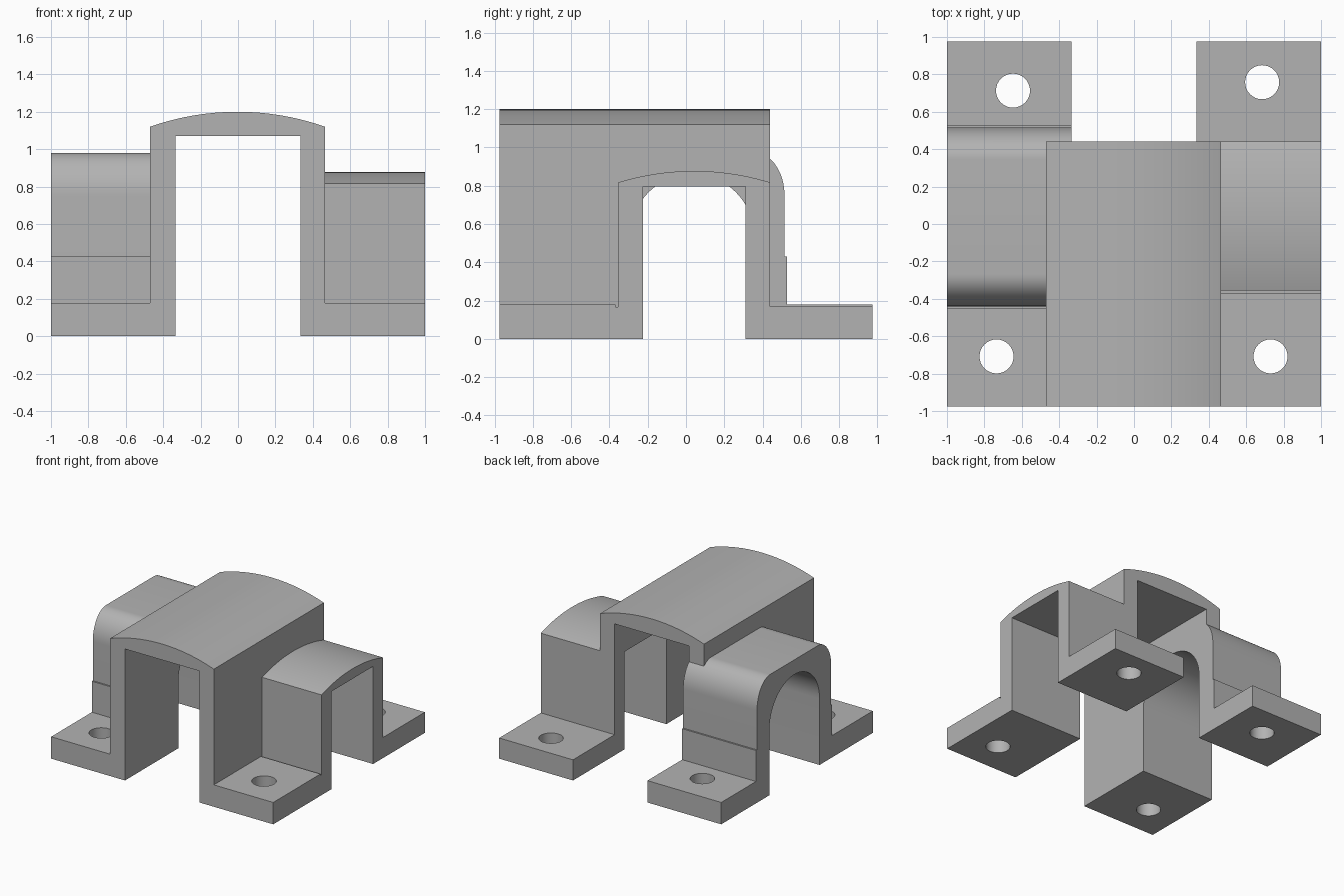
import bpy
import bmesh
from math import sin, cos, pi, radians
from mathutils import Vector

if "Cube" in bpy.data.objects:
    bpy.data.objects.remove(bpy.data.objects["Cube"])

grey = bpy.data.materials.new("plain grey")
grey.use_nodes = True
grey.diffuse_color = (0.45, 0.45, 0.45, 1)
grey.node_tree.nodes["Principled BSDF"].inputs["Base Color"].default_value = (0.45, 0.45, 0.45, 1)


def prism(name, profile, axis, start, end):
    """Extrude a closed profile along x (points are y, z), y (x, z) or z (x, y)."""
    place = {"x": lambda a, b: (start, a, b),
             "y": lambda a, b: (a, start, b),
             "z": lambda a, b: (a, b, start)}[axis]
    offset = Vector([(end - start) * (axis == k) for k in "xyz"])
    bm = bmesh.new()
    face = bm.faces.new([bm.verts.new(place(a, b)) for a, b in profile])
    moved = bmesh.ops.extrude_face_region(bm, geom=[face])["geom"]
    bmesh.ops.translate(bm, vec=offset, verts=[v for v in moved if isinstance(v, bmesh.types.BMVert)])
    bmesh.ops.recalc_face_normals(bm, faces=bm.faces)
    mesh = bpy.data.meshes.new(name)
    bm.to_mesh(mesh)
    bm.free()
    mesh.materials.append(grey)
    obj = bpy.data.objects.new(name, mesh)
    bpy.context.collection.objects.link(obj)
    return obj


def ellipse(ca, cb, ra, rb, a0, a1, n):
    angles = [radians(a0 + (a1 - a0) * i / n) for i in range(n + 1)]
    return [(ca + ra * cos(t), cb + rb * sin(t)) for t in angles]


def crown(a0, a1, low, high, n=24):
    """Shallow circular arc from a1 back to a0, rising from low to high."""
    half, rise = (a1 - a0) / 2, high - low
    r = (half * half + rise * rise) / (2 * rise)
    xs = [half * cos(pi * i / n) for i in range(n + 1)]
    return [((a0 + a1) / 2 + x, high - r + (r * r - x * x) ** 0.5) for x in xs]


def box(a0, a1, b0, b1):
    return [(a0, b0), (a1, b0), (a1, b1), (a0, b1)]


def combine(target, other, operation):
    mod = target.modifiers.new(operation.lower(), "BOOLEAN")
    mod.operation, mod.solver, mod.object = operation, "EXACT", other
    bpy.context.view_layer.objects.active = target
    bpy.ops.object.modifier_apply(modifier=mod.name)
    bpy.data.objects.remove(other)


FRONT, BACK = -0.975, 0.975

# Long central tunnel with a crowned roof
body = prism("crossing_tunnel_bracket",
             [(-0.47, 0), (0.465, 0)] + crown(-0.47, 0.465, 1.12, 1.2), "y", FRONT, 0.44)

# Left branch: crowned arch with its two feet
left_profile = ([(FRONT, 0), (BACK, 0), (BACK, 0.168), (0.44, 0.168)]
                + crown(-0.355, 0.44, 0.817, 0.877)
                + [(-0.355, 0.165), (-0.368, 0.165), (-0.368, 0.178), (FRONT, 0.178)])
combine(body, prism("left_branch", left_profile, "x", 0.25, 1.0), "UNION")

# Right branch: round-shouldered arch with a small ledge above its feet
right_profile = ([(FRONT, 0), (BACK, 0), (BACK, 0.178), (0.528, 0.178), (0.528, 0.43), (0.515, 0.43)]
                 + ellipse(0.345, 0.75, 0.17, 0.23, 0, 90, 16)
                 + ellipse(-0.27, 0.75, 0.17, 0.23, 90, 180, 16)
                 + [(-0.44, 0.43), (-0.452, 0.43), (-0.452, 0.178), (FRONT, 0.178)])
combine(body, prism("right_branch", right_profile, "x", -1.0, -0.25), "UNION")

# Passages through the tunnel and both branches
round_top = [(-0.29, -0.1), (0.355, -0.1)] + ellipse(0.0325, 0.538, 0.3225, 0.3225, 0, 180, 32)
passages = [
    ("tunnel_passage", box(-0.335, 0.335, -0.1, 1.07), "y", -1.1, 1.1),
    ("left_passage", box(-0.225, 0.31, -0.1, 0.795), "x", 0.2, 1.1),
    ("right_passage", round_top, "x", -1.1, -0.2),
]
for passage in passages:
    combine(body, prism(*passage), "DIFFERENCE")

# Bolt holes in the four feet
for x, y in [(-0.647, 0.713), (0.685, 0.758), (-0.735, -0.708), (0.73, -0.708)]:
    hole = ellipse(x, y, 0.091, 0.091, 0, 360, 32)[:-1]
    combine(body, prism("bolt_hole", hole, "z", -0.1, 0.3), "DIFFERENCE")

# Smooth curves, crisp edges
bpy.ops.object.select_all(action="DESELECT")
body.select_set(True)
bpy.context.view_layer.objects.active = body
bpy.ops.object.shade_smooth_by_angle(angle=radians(25))
